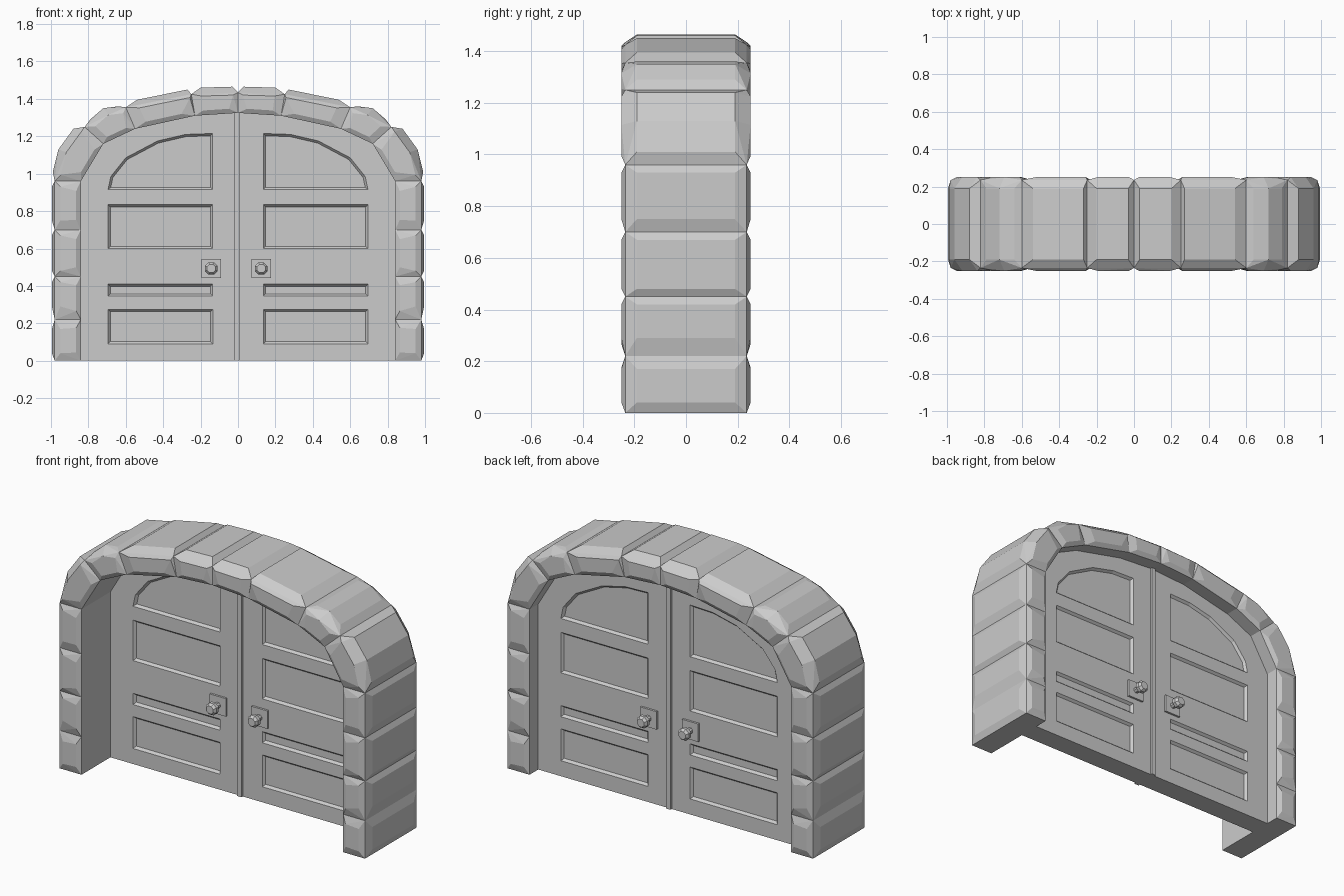
import bpy
import bmesh
from math import cos, sin, pi, radians
from mathutils import Vector

cube = bpy.data.objects.get("Cube")
if cube:
    bpy.data.objects.remove(cube, do_unlink=True)

STONE_GREY = (0.6, 0.6, 0.6, 1.0)
grey = bpy.data.materials.new("stone_grey")
grey.use_nodes = True
grey.diffuse_color = STONE_GREY
grey.node_tree.nodes["Principled BSDF"].inputs["Base Color"].default_value = STONE_GREY


def finish(bm, name):
    """Turn a bmesh into a flat shaded grey object."""
    bmesh.ops.recalc_face_normals(bm, faces=bm.faces)
    mesh = bpy.data.meshes.new(name)
    bm.to_mesh(mesh)
    bm.free()
    mesh.materials.append(grey)
    obj = bpy.data.objects.new(name, mesh)
    bpy.context.collection.objects.link(obj)
    return obj


def box(name, x, y, z):
    bm = bmesh.new()
    bmesh.ops.create_cube(bm, size=1)
    for v in bm.verts:
        v.co = [lo + (c + 0.5) * (hi - lo) for c, (lo, hi) in zip(v.co, (x, y, z))]
    return finish(bm, name)


SEAM_Y, FACE_Y, RIM_Y = 0.235, 0.25, 0.19


def stone(name, side, start, end, crown):
    """Chiselled block between two seams (outer, inner), swelling to its crown points."""
    (out_a, in_a), (out_b, in_b) = [[Vector(p) for p in seam] for seam in (start, end)]
    crown = [Vector(p) for p in crown]
    up = (out_a + out_b - in_a - in_b).normalized()
    points = [(p, SEAM_Y) for p in (out_a, in_a, out_b, in_b)]
    points += [(p, RIM_Y) for p in crown]
    points += [(p - up * 0.045, FACE_Y) for p in crown]
    points += [(in_a.lerp(in_b, t) + up * 0.025, FACE_Y) for t in (0.2, 0.8)]
    bm = bmesh.new()
    for p, y in points:
        for s in (-1, 1):
            bm.verts.new((side * p.x, s * y, p.y))
    hull = bmesh.ops.convex_hull(bm, input=bm.verts)
    spare = {v for v in hull["geom_interior"] + hull["geom_unused"]
             if isinstance(v, bmesh.types.BMVert)}
    bmesh.ops.delete(bm, geom=list(spare), context="VERTS")
    bmesh.ops.dissolve_limit(bm, angle_limit=radians(2), verts=bm.verts, edges=bm.edges)
    finish(bm, name)


# Jamb and arch stones: seams run from the floor to the crown of the arch
jamb_z = (0, 0.22, 0.45, 0.70, 0.96)
seams = [((0.98, z), (0.84, z)) for z in jamb_z]
seams += [((0.82, 1.25), (0.72, 1.16)), ((0.60, 1.355), (0.55, 1.24)),
          ((0.25, 1.425), (0.23, 1.31)), ((0, 1.435), (0, 1.325))]
crowns = [[(0.995, lo), (0.995, hi)]
          for lo, hi in ((0.04, 0.17), (0.29, 0.42), (0.48, 0.67), (0.75, 0.93))]
crowns += [[(0.99, 1.01), (0.96, 1.13), (0.88, 1.24)],
           [(0.79, 1.29), (0.72, 1.35), (0.64, 1.36)],
           [(0.54, 1.395), (0.27, 1.45)],
           [(0.20, 1.46), (0.03, 1.465)]]
for side, label in ((1, "left"), (-1, "right")):
    for i, crown in enumerate(crowns):
        part = "jamb_stone" if i < 4 else "arch_stone"
        stone(f"{part}_{label}_{i + 1}", side, seams[i], seams[i + 1], crown)

# Door leaves with sunken panels on both faces
DOOR_FRONT, DOOR_BACK = 0.03, 0.155
LIP, SINK = 0.012, 0.014
leaf_outline = [(0, 0), (0.86, 0), (0.86, 0.95), (0.73, 1.17),
                (0.55, 1.26), (0.23, 1.325), (0, 1.34)]
panels = [[(0.135, lo), (0.695, lo), (0.695, hi), (0.135, hi)]
          for lo, hi in ((0.09, 0.275), (0.345, 0.41), (0.60, 0.835))]
panels.append([(0.135, 0.915), (0.695, 0.915), (0.68, 0.985), (0.60, 1.085),
               (0.43, 1.175), (0.28, 1.21), (0.135, 1.215)])


def inset(loop, width):
    """Offset a counter-clockwise convex loop inwards."""
    pts = [Vector(p) for p in loop]
    result = []
    for i, p in enumerate(pts):
        a = (p - pts[i - 1]).normalized()
        b = (pts[(i + 1) % len(pts)] - p).normalized()
        na, nb = Vector((-a.y, a.x)), Vector((-b.y, b.x))
        result.append(p + (na + nb) * width / (1 + na.dot(nb)))
    return result


def bridge(bm, a, b):
    for i in range(len(a)):
        bm.faces.new((a[i - 1], a[i], b[i], b[i - 1]))


def door_leaf(name, side):
    bm = bmesh.new()
    rims = []
    for y, inward in ((DOOR_FRONT, 1), (DOOR_BACK, -1)):
        def ring(loop, depth=0):
            return [bm.verts.new((side * p[0], y + inward * depth, p[1])) for p in loop]

        rim = ring(leaf_outline)
        holes = [ring(p) for p in panels]
        edges = [bm.edges.new((r[i - 1], r[i])) for r in [rim] + holes for i in range(len(r))]
        bmesh.ops.triangle_fill(bm, edges=edges, use_beauty=True, normal=(0, -inward, 0))
        for hole, loop in zip(holes, panels):
            floor = ring(inset(loop, LIP), SINK)
            bridge(bm, hole, floor)
            bm.faces.new(floor)
        rims.append(rim)
    bridge(bm, *rims)
    finish(bm, name)


door_leaf("door_leaf_left", 1)
door_leaf("door_leaf_right", -1)

# Cover strip where the leaves meet
box("meeting_strip", (-0.018, 0.01), (DOOR_FRONT - 0.012, DOOR_BACK + 0.012), (0, 1.325))


# Door knobs on square plates, front and back
def knob(name, x, z, y, out):
    bm = bmesh.new()
    profile = ((0.018, 0), (0.018, 0.03), (0.036, 0.04), (0.036, 0.06), (0.024, 0.075))
    rings = [[bm.verts.new((x + r * cos(pi * k / 4 + pi / 8), y + out * d,
                            z + r * sin(pi * k / 4 + pi / 8))) for k in range(8)]
             for r, d in profile]
    for a, b in zip(rings, rings[1:]):
        bridge(bm, a, b)
    bm.faces.new(rings[0])
    bm.faces.new(rings[-1])
    finish(bm, name)


KNOB_Z, PLATE = 0.493, 0.052
for x, label in ((0.124, "left"), (-0.143, "right")):
    for y, out, face in ((DOOR_FRONT, -1, "front"), (DOOR_BACK, 1, "back")):
        box(f"knob_plate_{label}_{face}", (x - PLATE, x + PLATE),
            sorted((y, y + out * 0.012)), (KNOB_Z - PLATE, KNOB_Z + PLATE))
        knob(f"door_knob_{label}_{face}", x, KNOB_Z, y + out * 0.01, out)
